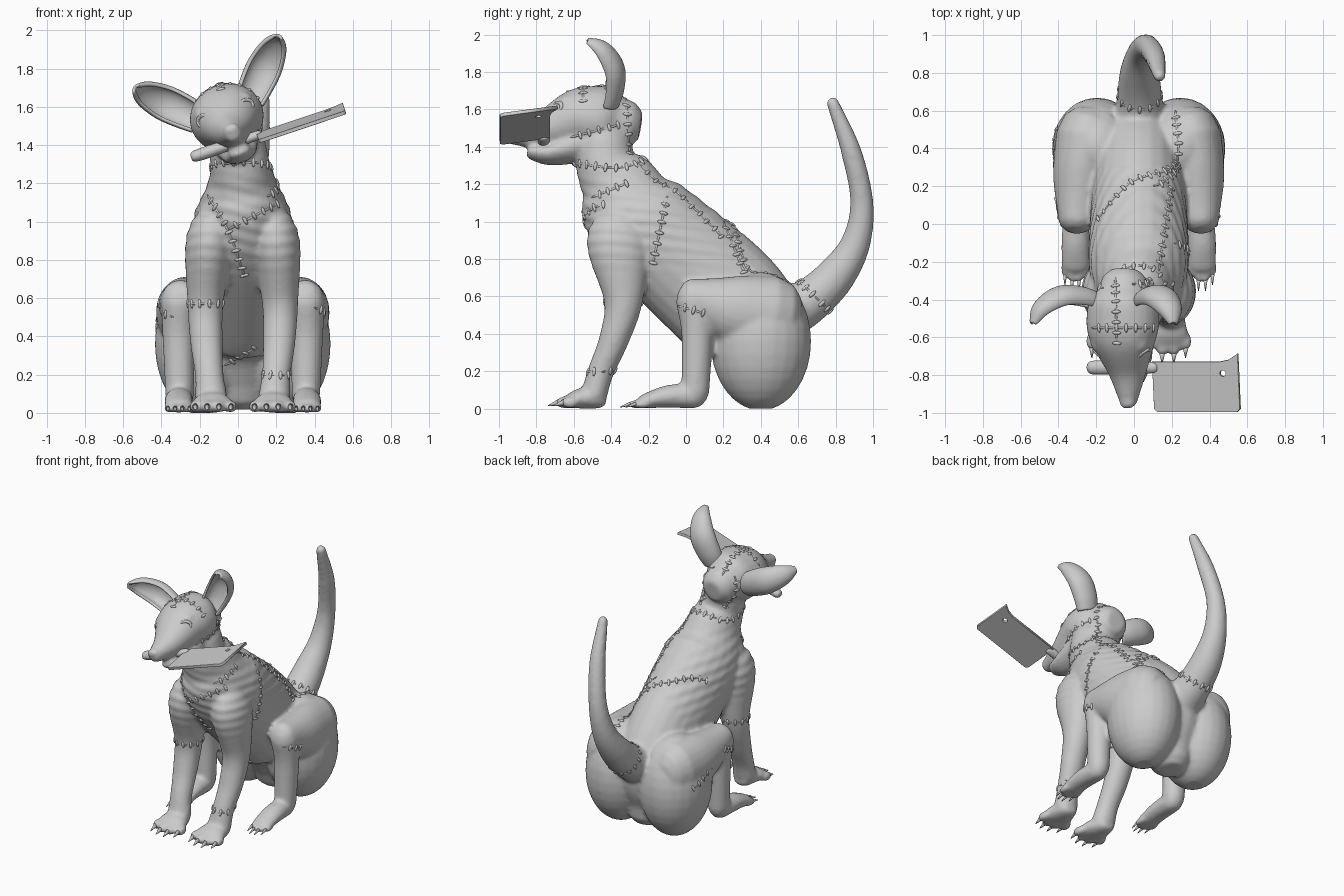
import bpy, bmesh, math
from mathutils import Vector, Matrix
from mathutils.bvhtree import BVHTree

if "Cube" in bpy.data.objects:
    bpy.data.objects.remove(bpy.data.objects["Cube"])

I4 = Matrix.Identity(4)
CX = .025                                    # body mid-line
TURN = lambda deg, axis: Matrix.Rotation(math.radians(deg), 4, axis)
HEAD = Matrix.Translation((-.05, 0, 1.52)) @ TURN(-20, 'Y')


def finish(bm, name):
    bmesh.ops.recalc_face_normals(bm, faces=bm.faces)
    me = bpy.data.meshes.new(name)
    bm.to_mesh(me)
    bm.free()
    return add_object(name, me)


def add_object(name, data, smooth=True):
    ob = bpy.data.objects.new(name, data)
    bpy.context.collection.objects.link(ob)
    if smooth:
        for p in data.polygons:
            p.use_smooth = True
    return ob


def bake(ob, name, smooth=True):
    dg = bpy.context.evaluated_depsgraph_get()
    me = bpy.data.meshes.new_from_object(ob.evaluated_get(dg))
    bpy.data.objects.remove(ob)
    return add_object(name, me, smooth)


def spline(pts, n=8):
    p = [Vector(q) for q in pts]
    p = [p[0] * 2 - p[1]] + p + [p[-1] * 2 - p[-2]]
    out = []
    for a, b, c, d in zip(p, p[1:], p[2:], p[3:]):
        for k in range(n):
            t = k / n
            out.append(b + ((c - a) * t + (a * 2 - b * 5 + c * 4 - d) * t * t
                            + (b * 3 - a - c * 3 + d) * t ** 3) / 2)
    return out + [p[-2]]


def tangent(pts, i):
    return (pts[min(i + 1, len(pts) - 1)] - pts[max(i - 1, 0)]).normalized()


def tube(bm, pts, M=I4, seg=24):
    """Rounded loft through (x, y, z, side radius[, other radius])."""
    rings = [(Vector(v[:3]), v[3], v[4]) for v in spline([(*q[:4], q[-1]) for q in pts])]
    for end, nxt in ((0, 1), (-1, -2)):
        c, a, b = rings[end]
        t = (c - rings[nxt][0]).normalized()
        for k in (.55, .85):
            s = math.sqrt(1 - k * k)
            rings.insert(0 if end == 0 else len(rings), (c + t * min(a, b) * k, a * s, b * s))
    cs = [r[0] for r in rings]
    loops = []
    for i, (c, a, b) in enumerate(rings):
        t = tangent(cs, i)
        ref = Vector((0, 1, 0)) if abs(t.x) > .9 else Vector((1, 0, 0))
        s = (ref - t * ref.dot(t)).normalized()
        u = t.cross(s)
        loops.append([bm.verts.new(M @ (c + s * a * math.cos(w) + u * b * math.sin(w)))
                      for w in (math.tau * k / seg for k in range(seg))])
    for p, q in zip(loops, loops[1:]):
        for k in range(seg):
            bm.faces.new((p[k], p[k - 1], q[k - 1], q[k]))
    bm.faces.new(loops[0])
    bm.faces.new(loops[-1])


def blob(bm, loc, size, M=I4, u=24, v=16):
    bmesh.ops.create_uvsphere(bm, u_segments=u, v_segments=v, radius=1,
                              matrix=M @ Matrix.Translation(loc) @ Matrix.Diagonal((*size, 1)))


body, claws = bmesh.new(), bmesh.new()

# torso and neck
tube(body, [(CX, .40, .16, .16), (CX, .36, .40, .25, .28), (CX, .205, .59, .25, .325),
            (CX, -.18, .94, .265, .30), (CX, -.30, 1.07, .235, .265), (.02, -.365, 1.2, .18, .215),
            (.01, -.425, 1.30, .155, .165), (-.01, -.44, 1.42, .15)])
# tail
tube(body, [(.03, .56, .52, .14), (.03, .67, .585, .12), (.03, .80, .71, .105), (.045, .905, .88, .08),
            (.07, .94, 1.1, .062), (.11, .885, 1.37, .055), (.135, .785, 1.635, .034)])
# skull, muzzle, lower jaw, nose
tube(body, [(0, -.36, .01, .14), (0, -.42, .02, .18), (0, -.49, .025, .195, .18), (0, -.59, .02, .185, .165),
            (0, -.77, -.04, .11, .1), (0, -.92, -.06, .055)], HEAD)
tube(body, [(0, -.55, -.12, .12, .09), (0, -.72, -.175, .09, .05), (0, -.82, -.165, .06, .035)], HEAD)
blob(body, (0, -.95, -.04), (.045, .03, .03), HEAD)


def paw(x, y, spread, r):
    """Four toes, each with a claw."""
    for i in range(4):
        p = Vector((x + (i - 1.5) * spread, y + (.03 if i in (0, 3) else 0), r))
        blob(body, p, (r, .05, r))
        M = Matrix.Translation(p - Vector((0, .06, r * .25))) @ TURN(108, 'X')
        bmesh.ops.create_cone(claws, cap_ends=True, segments=10, radius1=r * .5, radius2=.002,
                              depth=.06, matrix=M)


for s in (-1, 1):
    M = Matrix.Translation((CX, 0, 0)) @ Matrix.Diagonal((s, 1, 1, 1))
    # brow
    blob(body, (s * .1, -.635, .085), (.06, .05, .04), HEAD)
    # front leg and paw
    tube(body, [(.14, -.34, 1.02, .10, .13), (.175, -.36, .88, .125, .17), (.195, -.335, .58, .095, .105),
                (.19, -.385, .37, .085, .08), (.175, -.455, .2, .075, .07), (.165, -.49, .08, .085, .07)], M)
    tube(body, [(.165, -.47, .05, .07, .05), (.16, -.56, .055, .1, .055), (.155, -.63, .038, .105, .036)], M)
    paw(CX + s * .155, -.65, .062, .033)
    # haunch, thigh, shin and hind paw
    blob(body, (.22, .40, .36), (.24, .27, .37), M)
    tube(body, [(.27, .46, .50, .17, .21), (.305, .25, .53, .15, .185), (.325, .05, .59, .105, .11)], M)
    tube(body, [(.33, .045, .58, .1), (.335, .06, .4, .085), (.33, .05, .09, .075)], M)
    tube(body, [(.33, .04, .07, .07), (.335, -.1, .065, .075, .06), (.335, -.22, .04, .075, .04)], M)
    paw(CX + s * .335, -.265, .037, .023)

# fuse the skin, flatten the soles, add light wrinkles
skin = finish(body, "skin")
mod = skin.modifiers.new("fuse", 'REMESH')
mod.mode, mod.voxel_size = 'VOXEL', .0135
mod = skin.modifiers.new("soften", 'SMOOTH')
mod.factor, mod.iterations = .5, 8
skin = bake(skin, "body")
normals = [v.normal.copy() for v in skin.data.vertices]
for v, n in zip(skin.data.vertices, normals):
    x, y, z = v.co
    if .7 < z < 1.3 and y < .3:
        fade = math.sin((z - .7) / .6 * math.pi)
        v.co += n * .0025 * fade * math.sin(z * 95 + 3 * math.sin(x * 9) + 8 * y)
    v.co.z = max(v.co.z, 0)
finish(claws, "claws")

# eyes with lids
eyes = bmesh.new()
for s in (-1, 1):
    M = HEAD @ Matrix.Translation((s * .112, -.685, .05)) @ TURN(s * 38, 'Z')
    blob(eyes, (0, 0, 0), (.036, .02, .022), M)
    for k in range(36):
        a = math.tau * k / 36
        blob(eyes, (.042 * math.cos(a), -.008, .028 * math.sin(a)), [.011] * 3, M, 8, 6)
finish(eyes, "eyes")

# cupped ears
path = spline([(.14, -.42, .065, .07), (.205, -.40, .135, .083), (.285, -.40, .215, .085),
               (.36, -.455, .29, .06), (.395, -.53, .33, .014)], 5)
cs = [Vector(v[:3]) for v in path]
for s, name in ((-1, "left_ear"), (1, "right_ear")):
    bm = bmesh.new()
    rows = []
    for i, c in enumerate(cs):
        t, r = tangent(cs, i), path[i][3]
        f = Vector((0, -1, 0))
        f = (f - t * f.dot(t)).normalized()
        w = t.cross(f)
        arc = [math.radians(118) * (k / 8 - 1) for k in range(17)]
        row = [c + w * r * math.sin(a) - f * r * .75 * math.cos(a) for a in arc]
        rows.append([bm.verts.new(HEAD @ Vector((p.x * s, p.y, p.z))) for p in row])
    for p, q in zip(rows, rows[1:]):
        for k in range(16):
            bm.faces.new((p[k], p[k + 1], q[k + 1], q[k]))
    ear = finish(bm, name + "_sheet")
    m = ear.modifiers.new("thickness", 'SOLIDIFY')
    m.thickness, m.offset = .018, 0
    ear.modifiers.new("round", 'SUBSURF').levels = 1
    bake(ear, name)

# cleaver: handle and pierced blade
CLEAVER = Matrix.Translation((-.245, -.76, 1.335)) @ TURN(-18.5, 'Y') @ TURN(8, 'X')
bm = bmesh.new()
tube(bm, [(.025, 0, 0, .036, .03), (.1, 0, 0, .038, .032), (.37, 0, 0, .03, .024)], CLEAVER)
finish(bm, "cleaver_handle")
cu = bpy.data.curves.new("blade_outline", 'CURVE')
cu.dimensions, cu.fill_mode, cu.extrude, cu.bevel_depth = '2D', 'BOTH', .008, .002
outline = [(.365, .03), (.365, -.22), (.38, -.235), (.825, -.235), (.84, -.22), (.84, .072),
           (.79, .04), (.74, .03)]
hole = [(.755 + .018 * math.cos(a), -.03 + .018 * math.sin(a)) for a in (k * math.pi / 8 for k in range(16))]
for pts in (outline, hole):
    sp = cu.splines.new('POLY')
    sp.points.add(len(pts) - 1)
    for p, q in zip(sp.points, pts):
        p.co = (*q, 0, 1)
    sp.use_cyclic_u = True
blade = bake(add_object("blade_outline", cu, False), "cleaver_blade", False)
blade.data.transform(CLEAVER)

# stitched seams, laid on the skin
bm = bmesh.new()
bm.from_mesh(skin.data)
tree = BVHTree.FromBMesh(bm)
bm.free()
stitches = bmesh.new()


def stitch(hits):
    last = None
    for co, n in hits:
        if co is None or (last and (co - last).length < .05):
            continue
        if last and (co - last).length < .1:
            along = co - last
            along = (along - n * along.dot(n)).normalized()
            R = Matrix((n.cross(along), along, n)).transposed().to_4x4()
            blob(stitches, (0, 0, 0), (.025, .01, .009), Matrix.Translation(co) @ R, 10, 6)
            blob(stitches, (0, 0, 0), (.006, .03, .005), Matrix.Translation((co + last) / 2) @ R, 8, 6)
        last = co


def ring(c, r, tilt=0):
    M = Matrix.Translation(c) @ TURN(tilt, 'X')
    stitch([tree.find_nearest(M @ Vector((r * math.cos(a), r * math.sin(a), 0)))[:2]
            for a in (math.tau * k / 120 for k in range(121))])


VIEWS = {"right": lambda a, b: ((3, a, b), (-1, 0, 0)), "left": lambda a, b: ((-3, a, b), (1, 0, 0)),
         "front": lambda a, b: ((a, -3, b), (0, 1, 0)), "top": lambda a, b: ((a, b, 3), (0, 0, -1))}


def seam(view, *pts):
    """Seam drawn in a view and projected onto the skin."""
    rays = [VIEWS[view](*p) for p in spline(pts, 40)]
    stitch([tree.ray_cast(Vector(o), Vector(d))[:2] for o, d in rays])


ring((.01, -.43, 1.29), .16, -8)             # neck
ring((-.17, -.335, .57), .11)                # front legs
ring((.20, -.455, .2), .08)
ring((.03, .69, .60), .13, -45)              # tail root
seam("right", (-.1, 1.14), (-.18, .76))      # flank
seam("right", (.2, 1.0), (.31, .73))
seam("right", (-.5, 1.13), (-.28, 1.22))
seam("right", (-.04, .55), (.13, .5))
seam("right", (-.32, 1.66), (-.3, 1.35))     # cheek
seam("right", (-.62, 1.45), (-.35, 1.52))
seam("left", (.3, .5), (.5, .42))
seam("left", (-.04, .5), (.15, .58))
seam("left", (-.34, 1.62), (-.32, 1.35))
seam("front", (-.16, 1.14), (-.05, .95), (.04, .7))   # chest and belly
seam("front", (-.05, .96), (.22, 1.1))
seam("front", (-.08, .24), (.12, .36))
seam("top", (.22, .6), (.22, .32), (-.02, .22), (-.2, .02))   # back and crown
seam("top", (.13, -.25), (.2, .2))
seam("top", (-.1, -.28), (-.09, -.65))
seam("top", (-.22, -.55), (.12, -.55))
finish(stitches, "stitches")
